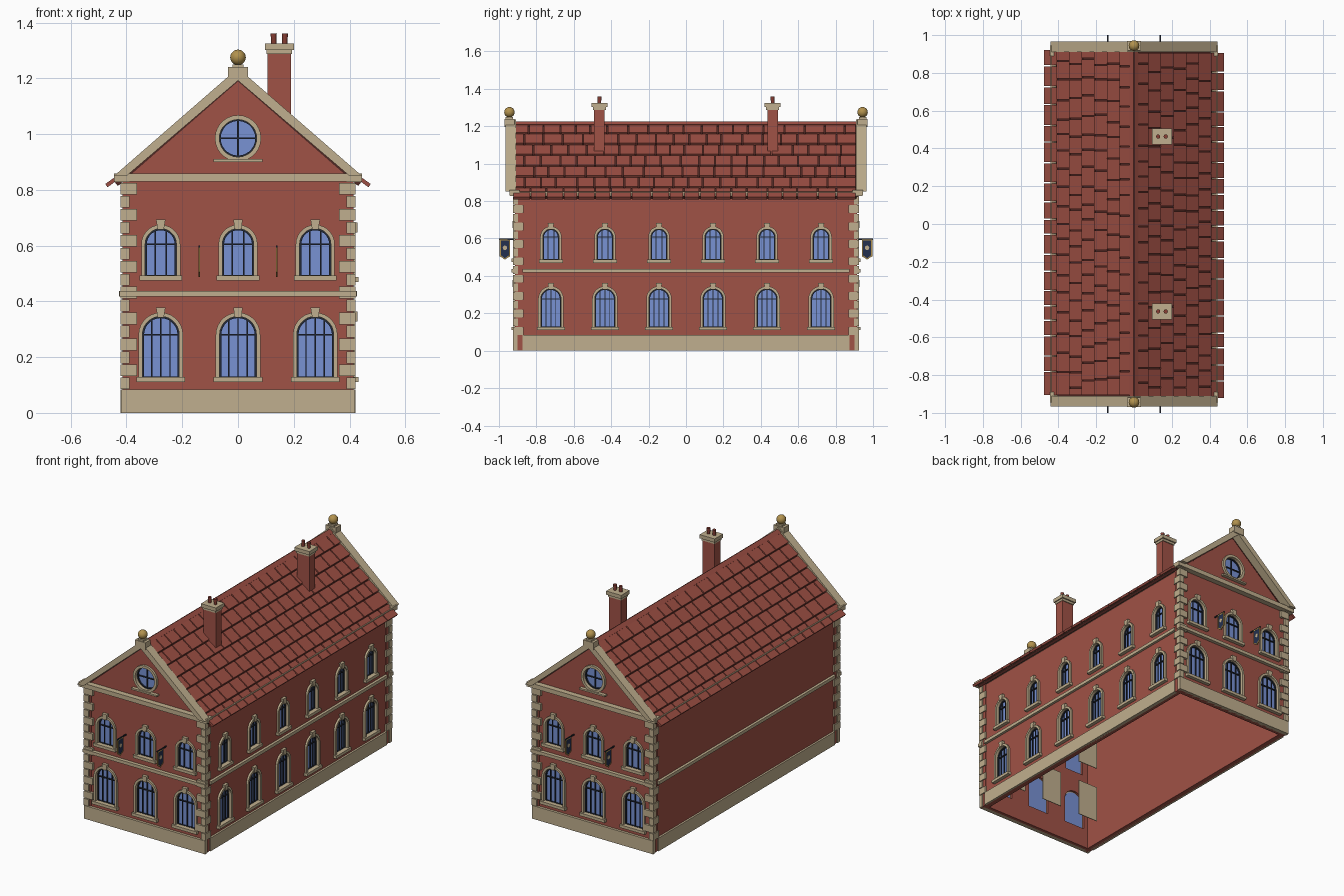
import bpy, bmesh, math, random
from mathutils import Matrix, Vector

if "Cube" in bpy.data.objects:
    bpy.data.objects.remove(bpy.data.objects["Cube"])
random.seed(4)


def material(name, *rgb):
    lin = [(c / 255 / 12.92) if c < 11 else ((c / 255 + 0.055) / 1.055) ** 2.4 for c in rgb]
    m = bpy.data.materials.new(name)
    m.use_nodes = True
    m.diffuse_color = (*lin, 1)
    m.node_tree.nodes["Principled BSDF"].inputs["Base Color"].default_value = (*lin, 1)
    return m


BRICK = material("brick red", 160, 82, 70)
TILE = material("roof tile red", 156, 78, 67)
GAP = material("dark roof gap", 80, 40, 35)
STONE = material("pale stone", 192, 175, 142)
GLASS = material("window blue", 120, 146, 212)
FRAME = material("dark frame", 36, 42, 54)
GOLD = material("old gold", 178, 146, 78)
NAVY = material("banner navy", 36, 48, 78)
POT = material("chimney pot red", 135, 62, 52)

parts = {}


def part(name, mat):
    return parts.setdefault(name, (bmesh.new(), mat))[0]


def box(name, mat, x, y, z, M=Matrix()):
    """Box from three (low, high) ranges."""
    mid = Vector([(a + b) / 2 for a, b in (x, y, z)])
    size = [b - a for a, b in (x, y, z)]
    bmesh.ops.create_cube(part(name, mat), size=1,
                          matrix=M @ Matrix.Translation(mid) @ Matrix.Diagonal((*size, 1)))


def plate(name, mat, loops, d0, d1, M):
    """Flat outline with holes, thickened from depth d0 to d1."""
    cu = bpy.data.curves.new("outline", "CURVE")
    cu.dimensions, cu.fill_mode, cu.extrude = "2D", "BOTH", (d1 - d0) / 2
    for loop in loops:
        sp = cu.splines.new("POLY")
        sp.points.add(len(loop) - 1)
        for p, (u, v) in zip(sp.points, loop):
            p.co = (u, v, 0, 1)
        sp.use_cyclic_u = True
    ob = bpy.data.objects.new("outline", cu)
    me = bpy.data.meshes.new_from_object(ob)
    me.transform(M @ Matrix.Translation((0, 0, (d0 + d1) / 2)))
    part(name, mat).from_mesh(me)
    bpy.data.objects.remove(ob)
    bpy.data.curves.remove(cu)
    bpy.data.meshes.remove(me)


def arc(cx, cz, r, turn, n):
    return [(cx + r * math.cos(turn * i / n), cz + r * math.sin(turn * i / n)) for i in range(n + 1)]


def arch(cx, r, z0, top, inset=0):
    r -= inset
    return [(cx - r, z0 + inset / 2), (cx + r, z0 + inset / 2)] + arc(cx, top - inset - r, r, math.pi, 14)


def circle(r):
    return arc(0, 0.985, r, math.tau, 28)[:-1]


TRIM = 0.014


def window(M, cx, r, z0, top, bars):
    inner, ri, spring = arch(cx, r, z0, top, TRIM), r - TRIM, top - r
    plate("window_surrounds", STONE, [arch(cx, r, z0, top), inner], -0.016, 0.012, M)
    plate("window_panes", GLASS, [inner], -0.02, -0.015, M)
    plate("window_frames", FRAME, [inner, arch(cx, r, z0, top, TRIM + 0.006)], -0.015, -0.006, M)
    for b in bars:
        high = spring + math.sqrt(ri * ri - b * b) - 0.002
        box("window_bars", FRAME, (cx + b - 0.0025, cx + b + 0.0025), (z0, high), (-0.015, -0.008), M)
    box("window_bars", FRAME, (cx - ri, cx + ri), (spring - 0.003, spring + 0.003), (-0.015, -0.007), M)
    box("window_sills", STONE, (cx - r - 0.007, cx + r + 0.007), (z0 - 0.01, z0 + 0.008), (-0.016, 0.022), M)
    key = [(cx - 0.011, top - 0.018), (cx + 0.011, top - 0.018), (cx + 0.017, top + 0.018), (cx - 0.017, top + 0.018)]
    plate("window_keystones", STONE, [key], 0, 0.018, M)


def facade(angle, dist):
    return (Matrix.Rotation(math.radians(angle), 4, "Z") @ Matrix.Translation((0, -dist, 0))
            @ Matrix.Rotation(math.pi / 2, 4, "X"))


def windows(M, centres, kinds):
    """Adds rows of windows and returns the wall openings for them."""
    holes = []
    for r, z0, top, bars in kinds:
        for cx in centres:
            window(M, cx, r, z0, top, bars)
            holes.append(arch(cx, r, z0, top, TRIM / 2))
    return holes


END_KINDS = [(0.08, 0.12, 0.36, (-0.033, 0, 0.033)), (0.07, 0.485, 0.675, (-0.02, 0.02))]
SIDE_KINDS = [(0.068, 0.12, 0.345, (-0.026, 0, 0.026)), (0.057, 0.48, 0.665, (-0.016, 0.016))]
SLOPE = 0.87

# Gable ends, front and back
for angle in (0, 180):
    M = facade(angle, 0.91)
    cols = (-0.277, 0, 0.277)
    gable = [(-0.405, 0), (0.405, 0), (0.405, 0.84), (0, 1.2), (-0.405, 0.84)]
    holes = windows(M, cols, END_KINDS) + [circle(0.075)]
    plate("gable_walls", BRICK, [gable] + holes, -0.03, 0, M)
    box("plinth", STONE, (-0.42, 0.42), (0, 0.083), (-0.01, 0.016), M)
    box("floor_band", STONE, (-0.425, 0.425), (0.418, 0.438), (-0.01, 0.022), M)
    box("cornice", STONE, (-0.445, 0.445), (0.83, 0.858), (-0.02, 0.035), M)
    # Round attic window
    plate("window_surrounds", STONE, [circle(0.083), circle(0.067)], -0.016, 0.014, M)
    plate("window_panes", GLASS, [circle(0.067)], -0.02, -0.015, M)
    plate("window_frames", FRAME, [circle(0.067), circle(0.062)], -0.015, -0.006, M)
    box("window_bars", FRAME, (-0.003, 0.003), (0.92, 1.05), (-0.015, -0.008), M)
    box("window_bars", FRAME, (-0.065, 0.065), (0.982, 0.988), (-0.015, -0.008), M)
    box("window_sills", STONE, (-0.088, 0.088), (0.9, 0.91), (0, 0.022), M)
    # Sloped coping with pedestal and ball
    edge, end = 1.237, 0.443
    coping = [(-end, edge - SLOPE * end), (0, edge), (end, edge - SLOPE * end),
              (end - 0.045, edge - SLOPE * end), (0, edge - 0.045), (0.045 - end, edge - SLOPE * end)]
    plate("gable_coping", STONE, [coping], 0, 0.055, M)
    box("ball_pedestals", STONE, (-0.036, 0.036), (1.195, 1.24), (0.008, 0.06), M)
    box("ball_pedestals", STONE, (-0.02, 0.02), (1.24, 1.25), (0.014, 0.054), M)
    bmesh.ops.create_uvsphere(part("gable_balls", GOLD), u_segments=20, v_segments=12, radius=0.028,
                              matrix=M @ Matrix.Translation((0, 1.275, 0.034)))
    # Hanging banners
    for bx in (-0.139, 0.139):
        B = M @ Matrix.Translation((bx, 0, 0)) @ Matrix.Rotation(-math.pi / 2, 4, "Y")
        cloth = [(0.03, 0.595), (0.086, 0.595), (0.086, 0.505), (0.072, 0.497), (0.058, 0.487), (0.044, 0.497), (0.03, 0.505)]
        inner = [(0.058 + (p - 0.058) * 0.8, 0.545 + (q - 0.545) * 0.88) for p, q in cloth]
        plate("banner_borders", GOLD, [cloth, inner], -0.003, 0.003, B)
        plate("banner_cloths", NAVY, [inner], -0.002, 0.002, B)
        plate("banner_discs", STONE, [arc(0.058, 0.55, 0.012, math.tau, 10)[:-1]], -0.003, 0.003, B)
        box("banner_rods", FRAME, (0, 0.09), (0.593, 0.6), (-0.003, 0.003), B)
    # Blinds inside the rooms
    for cx in cols:
        for low, high in ((0.12, 0.35), (0.48, 0.67)):
            box("inner_blinds", STONE, (cx - 0.07, cx + 0.07), (low, high), (-0.154, -0.15), M)

# Long sides: windows on the left side of the house, plain wall opposite
for angle in (90, 270):
    M = facade(angle, 0.41)
    holes = windows(M, [0.289 * (i - 2.5) for i in range(6)], SIDE_KINDS) if angle == 90 else []
    wall = [(-0.905, 0), (0.905, 0), (0.905, 0.84), (-0.905, 0.84)]
    plate("side_walls", BRICK, [wall] + holes, -0.03, 0, M)
    box("plinth", STONE, (-0.875, 0.875), (0, 0.083), (-0.01, 0.012), M)
    box("floor_band", STONE, (-0.875, 0.875), (0.418, 0.438), (-0.01, 0.016), M)
    box("eaves_fascia", STONE, (-0.94, 0.94), (0.828, 0.85), (-0.02, 0.032), M)

# Corner piers and quoins
for sx in (-1, 1):
    for sy in (-1, 1):
        C = Matrix.Diagonal((sx, sy, 1, 1))
        box("corner_piers", BRICK, (0.38, 0.415), (0.875, 0.914), (0, 0.835), C)
        for i in range(16):
            z = 0.085 + i * 0.0465
            x0, y0 = (0.39, 0.87) if i % 2 == 0 else (0.362, 0.897)
            box("corner_quoins", STONE, (x0, 0.422), (y0, 0.926), (z, z + 0.042), C)

# Roof: deck and staggered tiles on each slope
tilt = math.atan(SLOPE)
ROW = 0.088
for turn in (0, math.pi):
    R = (Matrix.Rotation(turn, 4, "Z") @ Matrix.Translation((0, 0, 1.21))
         @ Matrix.Rotation(tilt, 4, "Y"))
    box("roof_deck", GAP, (0, 0.585), (-0.912, 0.912), (-0.016, 0), R)
    for row in range(7):
        T = R @ Matrix.Translation((row * ROW, 0, 0)) @ Matrix.Rotation(-0.09, 4, "Y")
        y = -0.948 if row % 2 else -0.922
        while y < 0.91:
            width = random.uniform(0.075, 0.115)
            stop = 0.912 if y + width > 0.87 else y + width
            box("roof_tiles", TILE, (0.005, ROW), (y, stop - 0.007), (-0.003, 0.011), T)
            y = stop
    box("ridge_cap", TILE, (-0.008, 0.018), (-0.912, 0.912), (0, 0.014), R)

# Chimneys
for cy in (-0.463, 0.463):
    C = Matrix.Translation((0.148, cy, 0))
    box("chimney_stacks", BRICK, (-0.042, 0.042), (-0.028, 0.028), (1.02, 1.3), C)
    box("chimney_caps", STONE, (-0.045, 0.045), (-0.034, 0.034), (1.288, 1.302), C)
    box("chimney_caps", STONE, (-0.052, 0.052), (-0.042, 0.042), (1.302, 1.325), C)
    for px in (-0.02, 0.02):
        bmesh.ops.create_cone(part("chimney_pots", POT), cap_ends=True, segments=12, radius1=0.009, radius2=0.011,
                              depth=0.04, matrix=C @ Matrix.Translation((px, 0, 1.34)))

# Turn the collected parts into objects
for name, (bm, mat) in parts.items():
    for f in bm.faces:
        f.smooth = name == "gable_balls"
    if name not in ("roof_tiles", "roof_deck"):
        bmesh.ops.remove_doubles(bm, verts=bm.verts, dist=1e-5)
    bmesh.ops.recalc_face_normals(bm, faces=bm.faces)
    me = bpy.data.meshes.new(name)
    bm.to_mesh(me)
    bm.free()
    me.materials.clear()
    me.materials.append(mat)
    bpy.context.scene.collection.objects.link(bpy.data.objects.new(name, me))
